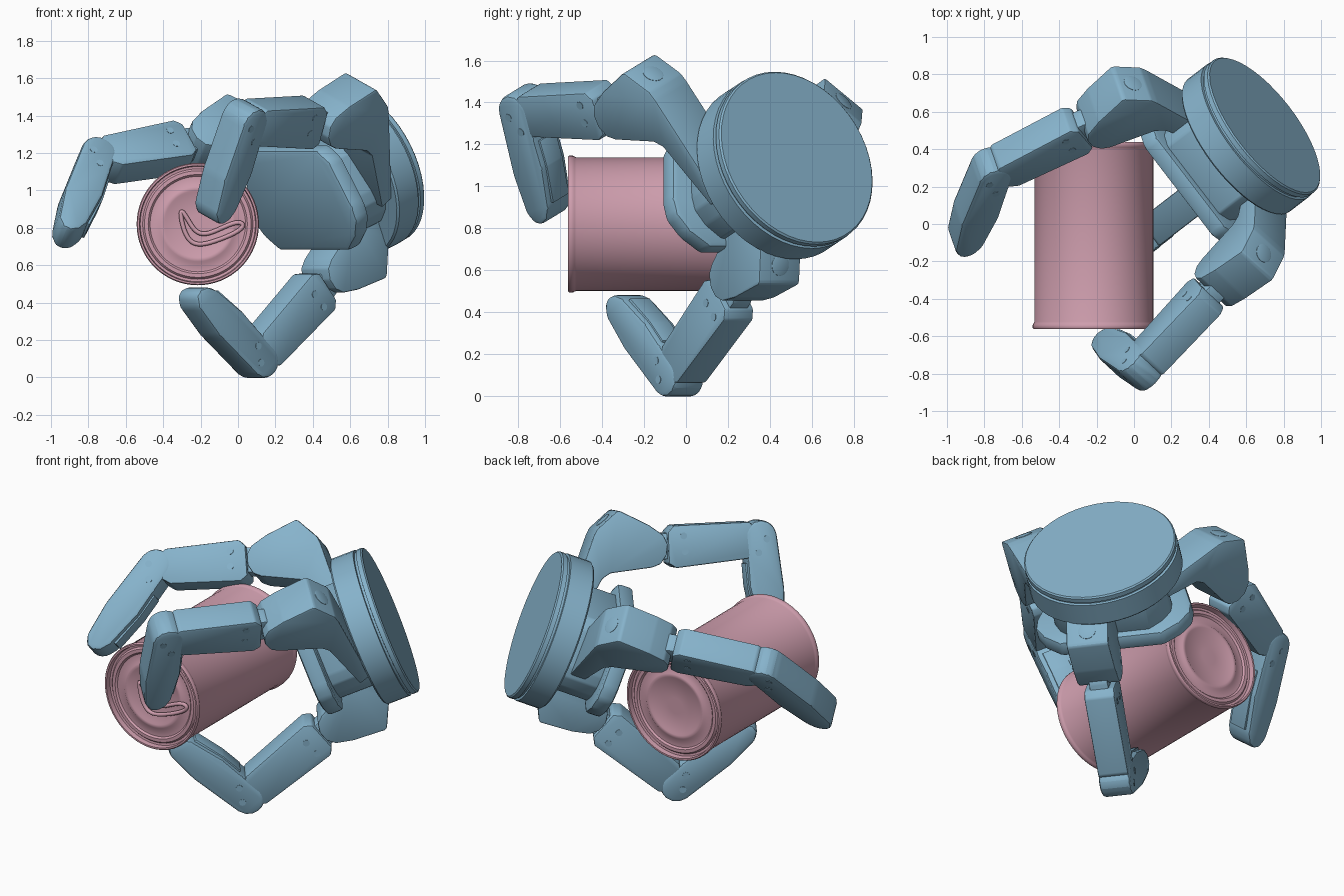
import bpy, bmesh, math
from mathutils import Vector, Matrix

if "Cube" in bpy.data.objects:
    bpy.data.objects.remove(bpy.data.objects["Cube"], do_unlink=True)


def material(name, rgb):
    m = bpy.data.materials.new(name)
    m.use_nodes = True
    m.diffuse_color = (*rgb, 1)
    m.node_tree.nodes["Principled BSDF"].inputs["Base Color"].default_value = (*rgb, 1)
    return m


BLUE = material("steel blue", (0.24, 0.45, 0.60))
PINK = material("dusty pink", (0.62, 0.34, 0.42))


def frame(origin, x, y, z):
    """Matrix whose columns are the given axes."""
    m = Matrix((x, y, z)).transposed().to_4x4()
    m.translation = origin
    return m


def finish(bm, name, mat, mtx, angle=30):
    bm.transform(mtx)
    bmesh.ops.recalc_face_normals(bm, faces=bm.faces)
    me = bpy.data.meshes.new(name)
    bm.to_mesh(me)
    bm.free()
    me.materials.append(mat)
    ob = bpy.data.objects.new(name, me)
    bpy.context.collection.objects.link(ob)
    bpy.ops.object.select_all(action="DESELECT")
    ob.select_set(True)
    bpy.context.view_layer.objects.active = ob
    bpy.ops.object.shade_smooth_by_angle(angle=math.radians(angle))
    return ob


def slab(name, outline, low, high, mtx, bevel=0.01):
    """Outline extruded along local z, with rounded edges."""
    bm = bmesh.new()
    face = bm.faces.new([bm.verts.new((x, y, low)) for x, y in outline])
    ext = bmesh.ops.extrude_face_region(bm, geom=[face])
    bmesh.ops.translate(bm, vec=(0, 0, high - low),
                        verts=[v for v in ext["geom"] if isinstance(v, bmesh.types.BMVert)])
    bmesh.ops.bevel(bm, geom=bm.edges[:], offset=bevel, segments=2, profile=0.5,
                    affect="EDGES", clamp_overlap=True)
    return finish(bm, name, BLUE, mtx)


def lathe(name, profile, sides, mat, mtx, angle=30):
    """Closed solid turned about local z from (radius, height) points."""
    bm = bmesh.new()
    rings = []
    for rad, h in profile:
        rings.append([bm.verts.new((rad * math.cos(math.tau * i / sides),
                                    rad * math.sin(math.tau * i / sides), h))
                      for i in range(sides)])
    for a, b in zip(rings, rings[1:]):
        for i in range(sides):
            j = (i + 1) % sides
            bm.faces.new((a[i], a[j], b[j], b[i]))
    bm.faces.new(rings[0])
    bm.faces.new(rings[-1])
    return finish(bm, name, mat, mtx, angle)


# Gripper axes: outward along the wrist axis, sideways and up
N = Vector((0.735, 0.565, 0.375)).normalized()
U = Vector((-N.y, N.x, 0)).normalized()
V = N.cross(U)
CENTRE = Vector((0.70, 0.528, 1.138))
BASE = frame(CENTRE, U, V, N)

# Wrist disc with its groove and rim
lathe("wrist_disc", [(0.436, 0), (0.444, -0.008), (0.444, -0.035), (0.432, -0.037), (0.432, -0.05),
                     (0.447, -0.052), (0.447, -0.19), (0.437, -0.2)], 48, BLUE, BASE, 20)

# Palm body and palm plate
half = [(0.30, 0.29), (0.38, 0.22), (0.455, -0.04), (0.455, -0.12), (0.40, -0.21), (0.30, -0.29)]
palm = half + [(-x, y) for x, y in reversed(half)]
slab("palm_plate", palm, -0.52, -0.42, BASE, 0.025)
slab("palm_body", [(x * 0.75, y * 0.85) for x, y in palm], -0.44, -0.18, BASE)


def turned(points, degrees):
    r = Matrix.Rotation(math.radians(degrees), 2)
    return [r @ Vector(p) for p in points]


def along(p, q, points):
    """Map (distance, height) points onto the segment p to q."""
    d = (q - p).normalized()
    h = Vector((-d.y, d.x))
    return [p + d * t + h * k for t, k in points]


def round_end(radius, start, end, steps=6):
    """Arc points about the local origin."""
    return [(radius * math.cos(math.radians(start + (end - start) * i / steps)),
             radius * math.sin(math.radians(start + (end - start) * i / steps)))
            for i in range(steps + 1)]


# Knuckle outline about the first joint: nose, top, back slope, then the stem
KNUCKLE = [(0.025, -0.04), (0.01, 0.02), (-0.03, 0.06), (-0.13, 0.088), (-0.32, 0.11),
           (-0.335, 0.1), (-0.41, -0.035), (-0.415, -0.08), (-0.42, -0.62), (-0.35, -0.65),
           (-0.285, -0.29), (-0.25, -0.245), (-0.03, -0.135), (0.01, -0.1)]


def finger(name, angle, turn, joints):
    """One finger drawn in its own plane: x inward, y outward from the axis."""
    a = math.radians(angle)
    radial = U * math.cos(a) + V * math.sin(a)
    side = (-N).cross(radial)
    root = CENTRE + side * (Vector(joints[0]) - CENTRE).dot(side)
    mtx = frame(root, -N, radial, side)
    j1, j2, tip = [(mtx.inverted() @ Vector(p)).xy for p in joints]

    # Angular knuckle carried by a stem from the wrist
    slab(name + "_knuckle", [j1 + p for p in turned(KNUCKLE, turn)], -0.122, 0.122, mtx)
    spot, slope = turned([(-0.3725, 0.0325), (-0.87, 0.48)], turn)
    out = (mtx.to_3x3() @ slope.to_3d()).normalized()
    lathe(name + "_hinge_cap", [(0.05, -0.02), (0.05, 0.002), (0.045, 0.004)], 24, BLUE,
          frame(mtx @ (j1 + spot).to_3d(), side, out.cross(side), out))

    # Middle link: broad body and narrow tongues at both joints
    size = (j2 - j1).length
    body = [(0.02, -0.1), (0.06, -0.13), (size - 0.09, -0.12), (size - 0.04, -0.09),
            (size - 0.03, 0.06), (size - 0.06, 0.09), (0.07, 0.115), (0.03, 0.08)]
    slab(name + "_middle_link", along(j1, j2, body), -0.088, 0.088, mtx)
    tongue = round_end(0.075, 90, 270) + [(size + x, y) for x, y in round_end(0.075, -90, 90)]
    slab(name + "_tongue", along(j1, j2, tongue), -0.055, 0.055, mtx, 0.008)

    # Fingertip: rounded heel tapering to a blunt end, with a pad on the inside
    size = (tip - j2).length
    nail = round_end(0.095, 90, 250) + [
        (0.12, -0.1), (size * 0.5, -0.115), (size - 0.06, -0.1), (size, -0.075),
        (size + 0.03, -0.035), (size + 0.03, 0.01), (size - 0.02, 0.05), (size * 0.6, 0.085)]
    slab(name + "_tip", along(j2, tip, nail), -0.092, 0.092, mtx, 0.025)
    pad = [(0.14, -0.09), (size - 0.08, -0.09), (size - 0.08, -0.115),
           (size * 0.5, -0.123), (0.14, -0.112)]
    slab(name + "_pad", along(j2, tip, pad), -0.06, 0.06, mtx, 0.004)

    # Pin heads on both sides of the links
    for p, q, reach, spots in ((j1, j2, 0.09, [(0.12, 0.05), (0.12, -0.04)]),
                               (j2, tip, 0.094, [(0.02, 0.03), (0.09, -0.03)])):
        for i, c in enumerate(along(p, q, spots)):
            lathe(f"{name}_pin_{i}", [(0.02, -reach), (0.02, reach)], 12, BLUE,
                  mtx @ Matrix.Translation(c.to_3d()))


finger("front_finger", 114.4, 0,
       [(0.42, -0.35, 1.37), (0.04, -0.775, 1.375), (-0.15, -0.665, 0.88)])
finger("back_finger", 48.4, 0,
       [(-0.26, 0.53, 1.245), (-0.765, 0.30, 1.155), (-0.935, -0.105, 0.78)])
finger("lower_finger", 270, 3,
       [(0.45, 0.235, 0.495), (0.12, -0.07, 0.09), (-0.22, -0.34, 0.425)])

# Can lying along y, with rolled rims and stepped lids
LENGTH = 0.5
end = [(0.05, -0.028), (0.17, -0.028), (0.18, -0.022), (0.2, -0.022), (0.21, -0.03), (0.255, -0.03),
       (0.265, -0.02), (0.285, -0.02), (0.295, -0.032), (0.308, -0.03), (0.312, 0), (0.322, 0),
       (0.327, -0.006), (0.327, -0.022), (0.322, -0.03), (0.318, -0.04)]
profile = [(r, h + LENGTH) for r, h in end] + [(r, -h - LENGTH) for r, h in reversed(end)]
can = frame(Vector((-0.215, -0.062, 0.82)), Vector((1, 0, 0)), Vector((0, 0, 1)), Vector((0, -1, 0)))
lathe("can", profile, 64, PINK, can, 40)

# Pull tab loop on the front lid
curve = bpy.data.curves.new("pull_tab", "CURVE")
curve.dimensions = "3D"
curve.bevel_depth = 0.012
curve.bevel_resolution = 2
curve.resolution_u = 6
spline = curve.splines.new("NURBS")
loop = [(-0.10, 0.10), (-0.08, -0.03), (-0.03, -0.12), (0.08, -0.1), (0.27, -0.02),
        (0.22, 0.03), (0.06, -0.06), (-0.01, -0.05), (-0.05, 0.02)]
spline.points.add(len(loop) - 1)
for p, (x, y) in zip(spline.points, loop):
    p.co = (x, y, LENGTH - 0.012, 1)
spline.use_cyclic_u = True
tab = bpy.data.objects.new("pull_tab", curve)
tab.matrix_world = can
curve.materials.append(PINK)
bpy.context.collection.objects.link(tab)
